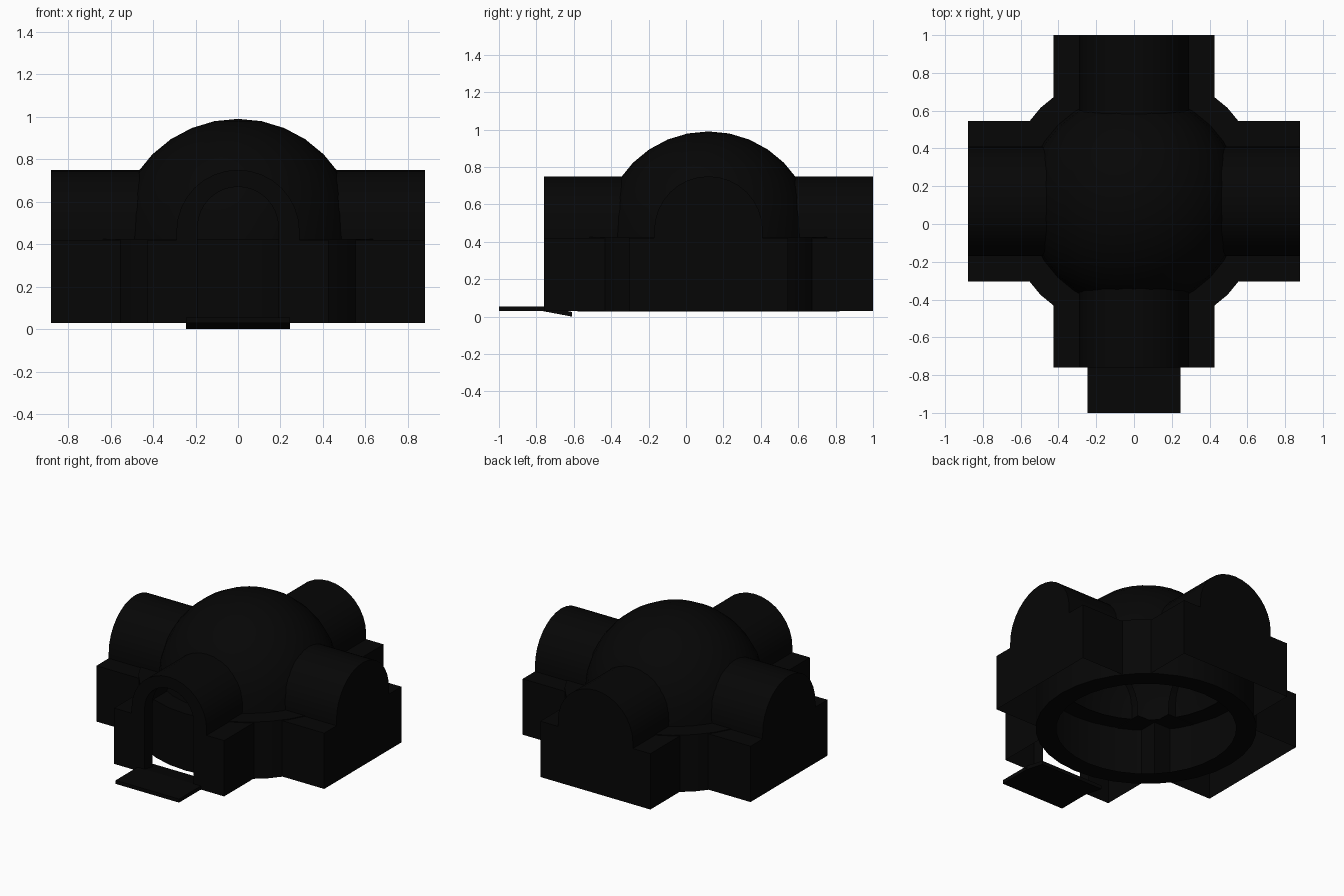
import bpy, bmesh, math

if "Cube" in bpy.data.objects:
    bpy.data.objects.remove(bpy.data.objects["Cube"])

CY = 0.12     # centre of the dome along y
HALF = 0.425  # half width of a wing

mat = bpy.data.materials.new("near_black")
mat.diffuse_color = (0.0018, 0.0018, 0.0018, 1)
mat.use_nodes = True
mat.node_tree.nodes["Principled BSDF"].inputs["Base Color"].default_value = mat.diffuse_color


def finish(name, bm, smooth=True):
    bmesh.ops.remove_doubles(bm, verts=bm.verts, dist=1e-5)
    bmesh.ops.recalc_face_normals(bm, faces=bm.faces)
    me = bpy.data.meshes.new(name)
    bm.to_mesh(me)
    bm.free()
    me.materials.append(mat)
    ob = bpy.data.objects.new(name, me)
    bpy.context.collection.objects.link(ob)
    if smooth:
        bpy.ops.object.select_all(action='DESELECT')
        ob.select_set(True)
        bpy.context.view_layer.objects.active = ob
        bpy.ops.object.shade_smooth_by_angle(angle=math.radians(30))
    return ob


def arc(r, cz, a0, a1, n):
    return [(r * math.cos(math.radians(a0 + (a1 - a0) * i / n)),
             cz + r * math.sin(math.radians(a0 + (a1 - a0) * i / n))) for i in range(n + 1)]


def place(turn, u, d, z):
    """Point at distance d out from the centre, u sideways, turned in quarter steps."""
    c, s = round(math.cos(turn * math.pi / 2)), round(math.sin(turn * math.pi / 2))
    return (d * c - u * s, CY + d * s + u * c, z)


def strip(bm, turn, pts, d0, d1):
    """Open sheet following a (u, z) outline from d0 to d1."""
    a, b = ([bm.verts.new(place(turn, u, d, z)) for u, z in pts] for d in (d0, d1))
    for i in range(len(pts) - 1):
        bm.faces.new((a[i], a[i + 1], b[i + 1], b[i]))


# Outlines: wing with shoulders and a vault, and the arched doorway
wing = [(HALF, 0.03), (HALF, 0.42), (0.29, 0.42)] + arc(0.29, 0.46, 0, 180, 16) \
    + [(-0.29, 0.42), (-HALF, 0.42), (-HALF, 0.03)]
door = [(0.19, 0.03)] + arc(0.19, 0.48, 0, 180, 16) + [(-0.19, 0.03)]

# Four open-bottomed wings around the dome; the front one has the doorway
for turn, name, reach in ((0, "right_wing", 0.88), (1, "back_wing", 0.88),
                          (2, "left_wing", 0.88), (3, "front_wing", 0.88)):
    bm = bmesh.new()
    strip(bm, turn, wing, HALF, reach)
    outline = wing
    if name == "front_wing":
        outline = wing + door[::-1]
        strip(bm, turn, door, reach, reach - 0.09)
    bm.faces.new([bm.verts.new(place(turn, u, reach, z)) for u, z in outline])
    finish(name, bm)

# Round drum with a base ring and flat top, carrying the dome
profile = [(0.57, 0.028), (0.7, 0.028), (0.7, 0.425), (0.57, 0.425)] + arc(0.57, 0.42, 0, 90, 8)[:-1]
N = 32
bm = bmesh.new()
rings = [[bm.verts.new((r * math.cos(i * math.tau / N), CY + r * math.sin(i * math.tau / N), z))
          for i in range(N)] for r, z in profile]
apex = bm.verts.new((0, CY, 0.99))
for i in range(N):
    j = (i + 1) % N
    bm.faces.new((apex, rings[-1][i], rings[-1][j]))
    for p, q in zip(rings, rings[1:]):
        bm.faces.new((p[i], p[j], q[j], q[i]))
finish("drum_and_dome", bm)

# Entrance slab that tips down inside the door
bm = bmesh.new()
side = [(-1.0, 0.03), (-0.77, 0.03), (-0.61, 0.0), (-0.61, 0.025), (-0.76, 0.055), (-1.0, 0.055)]
left, right = ([bm.verts.new((x, y, z)) for y, z in side] for x in (-0.245, 0.245))
bm.faces.new(left)
bm.faces.new(right[::-1])
for i in range(len(side)):
    j = (i + 1) % len(side)
    bm.faces.new((left[i], right[i], right[j], left[j]))
finish("entrance_ramp", bm, smooth=False)
